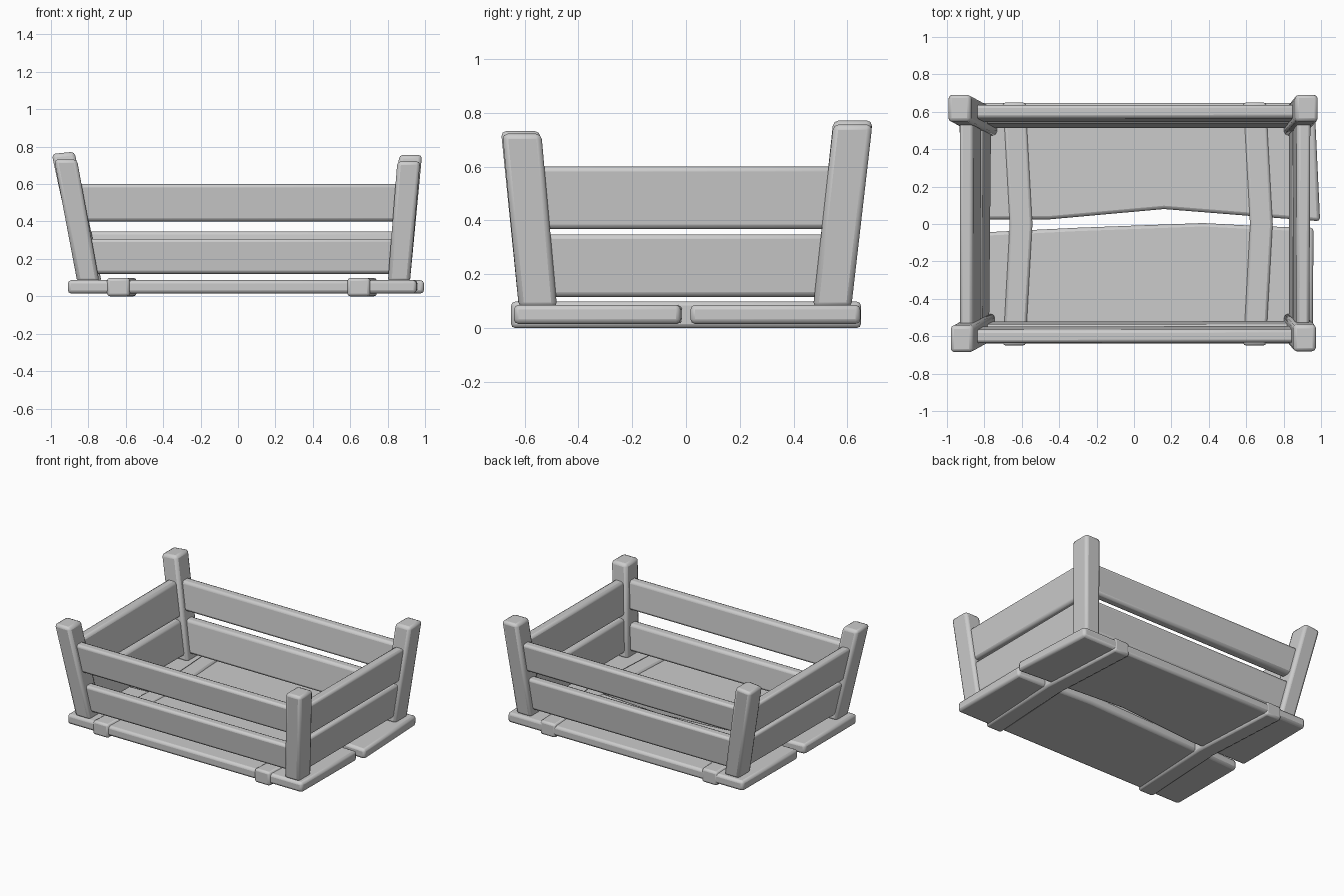
import bpy, bmesh
from mathutils import Vector

if "Cube" in bpy.data.objects:
    bpy.data.objects.remove(bpy.data.objects["Cube"])

FLOOR_TOP = 0.075


def finish(name, bm, bevel=0.018):
    """Turn a bmesh into an object with softened edges."""
    bmesh.ops.recalc_face_normals(bm, faces=bm.faces)
    me = bpy.data.meshes.new(name)
    bm.to_mesh(me)
    bm.free()
    ob = bpy.data.objects.new(name, me)
    bpy.context.collection.objects.link(ob)
    mod = ob.modifiers.new("bevel", 'BEVEL')
    mod.width = bevel
    mod.segments = 2
    mod.limit_method = 'ANGLE'
    bpy.context.view_layer.objects.active = ob
    ob.select_set(True)
    bpy.ops.object.shade_smooth_by_angle(angle=0.6)
    ob.select_set(False)
    return ob


def loft(name, low, high, bevel=0.018):
    """Solid between two matching outlines."""
    bm = bmesh.new()
    a = [bm.verts.new(p) for p in low]
    b = [bm.verts.new(p) for p in high]
    n = len(a)
    bm.faces.new(a[::-1])
    bm.faces.new(b)
    for i in range(n):
        j = (i + 1) % n
        bm.faces.new((a[i], a[j], b[j], b[i]))
    return finish(name, bm, bevel)


def slab(name, outline, z0, z1, bevel=0.018):
    loft(name, [(x, y, z0) for x, y in outline], [(x, y, z1) for x, y in outline], bevel)


def rect(c, sx, sy, tilt=0.0):
    """Rectangle around a centre; tilt raises its outer side."""
    out = 1 if c.x > 0 else -1
    return [c + Vector((dx * sx / 2, dy * sy / 2, -dx * out * tilt))
            for dx, dy in ((-1, -1), (1, -1), (1, 1), (-1, 1))]


# Leaning corner posts: bottom centre, top centre
posts = {
    "front_left": (Vector((-0.80, -0.55, FLOOR_TOP)), Vector((-0.922, -0.615, 0.732))),
    "front_right": (Vector((0.86, -0.55, FLOOR_TOP)), Vector((0.913, -0.61, 0.722))),
    "back_right": (Vector((0.86, 0.543, FLOOR_TOP)), Vector((0.923, 0.62, 0.756))),
    "back_left": (Vector((-0.788, 0.543, FLOOR_TOP)), Vector((-0.935, 0.62, 0.767))),
}
for key, (lo, hi) in posts.items():
    loft(key + "_post", rect(lo, 0.118, 0.142),
         rect(hi, 0.122, 0.145, 0.006 if key == "back_left" else 0), 0.02)


def on_post(key, z):
    lo, hi = posts[key]
    return lo.lerp(hi, (z - lo.z) / (hi.z - lo.z))


def side_board(name, k0, k1, z0, z1, inset, thick=0.072):
    """Board that follows the lean of the two posts it joins."""
    rings = []
    for z in (z0, z1):
        p, q = on_post(k0, z), on_post(k1, z)
        d = (q - p).normalized()
        side = Vector((-d.y, d.x, 0)) * thick / 2
        p, q = p + d * inset, q - d * inset
        rings.append([p - side, q - side, q + side, p + side])
    loft(name, *rings)


# Side boards, two per side
side_board("front_lower_board", "front_left", "front_right", 0.12, 0.307, 0.035)
side_board("front_upper_board", "front_left", "front_right", 0.40, 0.60, 0.035)
side_board("back_lower_board", "back_left", "back_right", 0.12, 0.347, 0.035)
side_board("back_upper_board", "back_left", "back_right", 0.40, 0.60, 0.035)
for s in ("left", "right"):
    side_board(s + "_lower_board", "front_" + s, "back_" + s, 0.115, 0.348, 0.045)
    side_board(s + "_upper_board", "front_" + s, "back_" + s, 0.367, 0.60, 0.045)

# Floor boards with uneven inner edges
slab("front_floor_board", [(-0.91, -0.64), (0.955, -0.64), (0.96, -0.02), (0.70, -0.013),
                           (0.37, 0.005), (-0.30, -0.02), (-0.91, -0.05)], 0.015, 0.086)
slab("back_floor_board", [(-0.91, 0.025), (-0.45, 0.025), (0.16, 0.08), (0.70, 0.037),
                          (0.995, 0.015), (0.965, 0.648), (-0.905, 0.648)], 0.015, 0.086)

# Bent cross battens wrapping the floor boards
for name, x in (("left_batten", -0.64), ("right_batten", 0.645)):
    w, b = 0.061, 0.036
    slab(name, [(x - w, -0.65), (x + w, -0.65), (x + w + b, 0), (x + w, 0.65),
                (x - w, 0.65), (x - w + b, 0)], 0.0, 0.098, 0.015)
